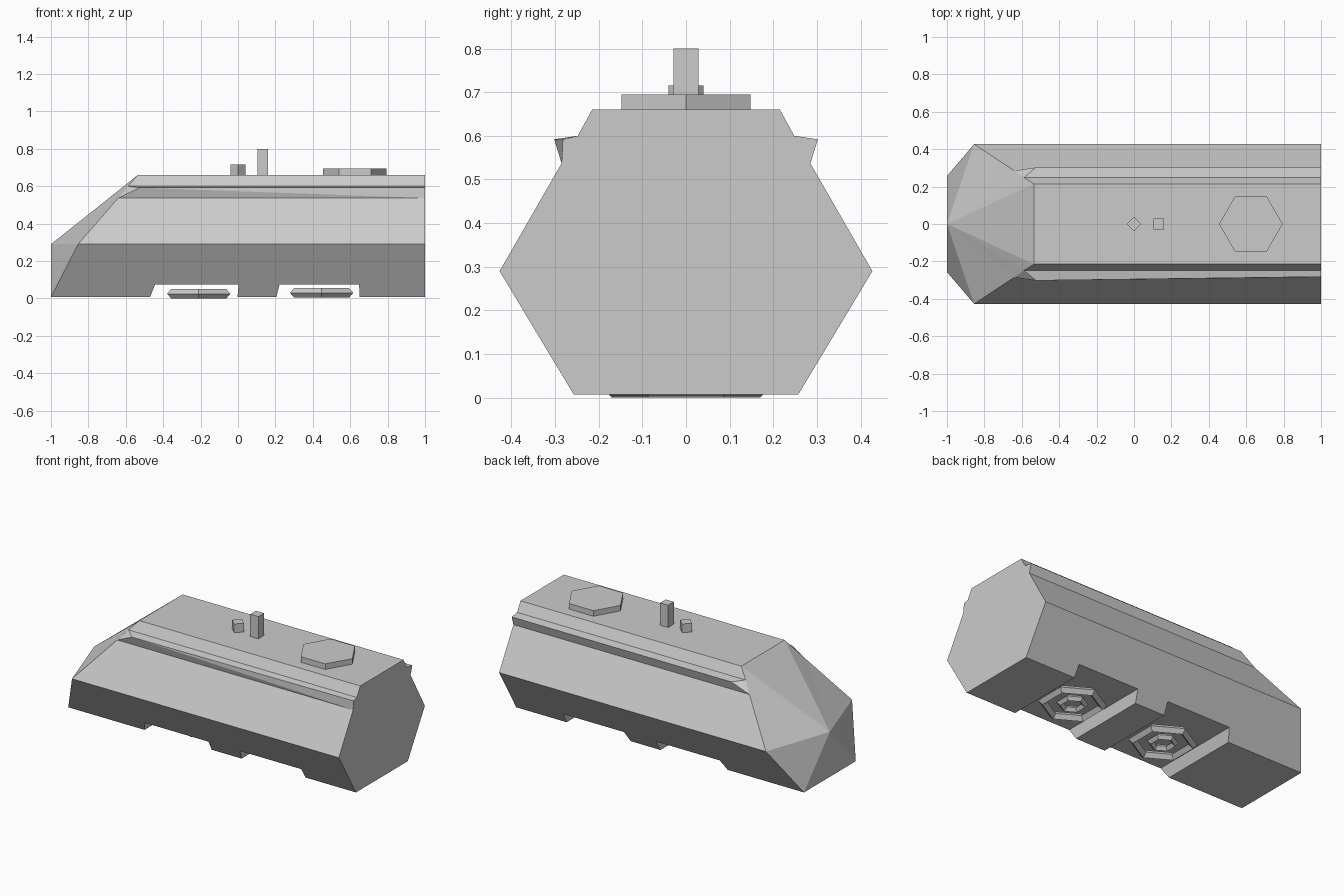
import bpy, bmesh, math

cube = bpy.data.objects.get("Cube")
if cube:
    bpy.data.objects.remove(cube, do_unlink=True)

grey = bpy.data.materials.new("plain_grey")
grey.use_nodes = True
colour = (0.6, 0.6, 0.6, 1)
grey.diffuse_color = colour
grey.node_tree.nodes["Principled BSDF"].inputs["Base Color"].default_value = colour


def add_object(name, bm):
    bmesh.ops.recalc_face_normals(bm, faces=bm.faces)
    mesh = bpy.data.meshes.new(name)
    bm.to_mesh(mesh)
    bm.free()
    mesh.materials.append(grey)
    ob = bpy.data.objects.new(name, mesh)
    bpy.context.collection.objects.link(ob)
    return ob


def prism(name, sides, radius, centre, height, turn=0):
    """Upright prism standing on its centre point."""
    bm = bmesh.new()
    ring = [bm.verts.new((centre[0] + radius * math.cos(turn + math.tau * i / sides),
                          centre[1] + radius * math.sin(turn + math.tau * i / sides),
                          centre[2])) for i in range(sides)]
    base = bm.faces.new(ring)
    top = bmesh.ops.extrude_face_region(bm, geom=[base])["geom"]
    bmesh.ops.translate(bm, vec=(0, 0, height),
                        verts=[v for v in top if isinstance(v, bmesh.types.BMVert)])
    return add_object(name, bm)


def hex_ring(name, centre, major, minor):
    """Six-sided ring with a diamond cross-section."""
    bm = bmesh.new()
    rings = []
    for i in range(6):
        a = math.tau * i / 6 + math.pi / 2
        rings.append([])
        for j in range(4):
            b = math.tau * j / 4
            r = major + minor * math.cos(b)
            rings[i].append(bm.verts.new((centre[0] + r * math.cos(a),
                                          centre[1] + r * math.sin(a),
                                          centre[2] + minor * math.sin(b))))
    for i in range(6):
        p, q = rings[i], rings[(i + 1) % 6]
        for j in range(4):
            k = (j + 1) % 4
            bm.faces.new((p[j], q[j], q[k], p[k]))
    return add_object(name, bm)


# Hull half sections, bottom to top: front x, back x, half width, height
SECTION = [(-1, 1, 0.257, 0.007), (-0.855, 1, 0.427, 0.29), (-0.64, 1, 0.285, 0.537),
           (-0.525, 1, 0.302, 0.592), (-0.588, 1, 0.248, 0.6), (-0.535, 1, 0.215, 0.66)]
LOW, LIP, SHELF = 2, 3, 4

bm = bmesh.new()
apex = bm.verts.new((-1, 0, 0.29))
front, back = {}, {}
for side in (-1, 1):
    front[side] = [bm.verts.new((f, side * w, z)) for f, b, w, z in SECTION]
    back[side] = [bm.verts.new((b, side * w, z)) for f, b, w, z in SECTION]
back[-1][LIP].co.y = -0.282   # the right-hand lip tapers to the rear

for side in (-1, 1):
    f, b = front[side], back[side]
    for i in range(len(SECTION) - 1):
        if i == LOW:
            bm.faces.new((f[i], f[i + 1], b[i]))
            bm.faces.new((f[i + 1], b[i + 1], b[i]))
        else:
            bm.faces.new((f[i], f[i + 1], b[i + 1], b[i]))
    # Nose fan and the small wedge at the front of the lip
    path = [v for i, v in enumerate(f) if i != LIP]
    for p, q in zip(path, path[1:]):
        bm.faces.new((apex, p, q))
    bm.faces.new((f[LOW], f[LIP], f[SHELF]))
bm.faces.new((apex, front[-1][0], front[1][0]))
bm.faces.new((apex, front[-1][-1], front[1][-1]))
for i in (0, -1):
    bm.faces.new((front[-1][i], front[1][i], back[1][i], back[-1][i]))
bm.faces.new(back[-1] + back[1][::-1])
hull = add_object("hull", bm)

# Two notches cut across the underside
for x0, x1, x2, x3 in ((-0.47, -0.443, 0.003, -0.007), (0.205, 0.222, 0.648, 0.65)):
    bm = bmesh.new()
    slope = (x1 - x0) / 0.068
    outline = [(x0 - slope * 0.05, -0.043), (x1, 0.075), (x2, 0.075), (x3, -0.043)]
    rows = [[bm.verts.new((x, y, z)) for x, z in outline] for y in (-0.6, 0.6)]
    for row in rows:
        bm.faces.new(row)
    for i in range(4):
        j = (i + 1) % 4
        bm.faces.new((rows[0][i], rows[0][j], rows[1][j], rows[1][i]))
    cutter = add_object("notch_cutter", bm)
    cutter.hide_render = True
    mod = hull.modifiers.new("notch", 'BOOLEAN')
    mod.operation = 'DIFFERENCE'
    mod.solver = 'EXACT'
    mod.object = cutter
    bpy.context.view_layer.objects.active = hull
    bpy.ops.object.modifier_apply(modifier=mod.name)
    bpy.data.objects.remove(cutter, do_unlink=True)

# Hexagonal rings under the hull
for name, x, z in (("front", -0.21, 0.025), ("rear", 0.447, 0.03)):
    hex_ring(name + "_outer_ring", (x, 0, z), 0.17, 0.025)
    hex_ring(name + "_inner_ring", (x, 0, z), 0.07, 0.02)

# Roof fittings
prism("roof_hatch", 6, 0.17, (0.625, 0, 0.655), 0.04)
prism("roof_post", 4, 0.04, (0.133, 0, 0.655), 0.145, math.pi / 4)
prism("roof_stud", 4, 0.04, (0, 0, 0.655), 0.06)
